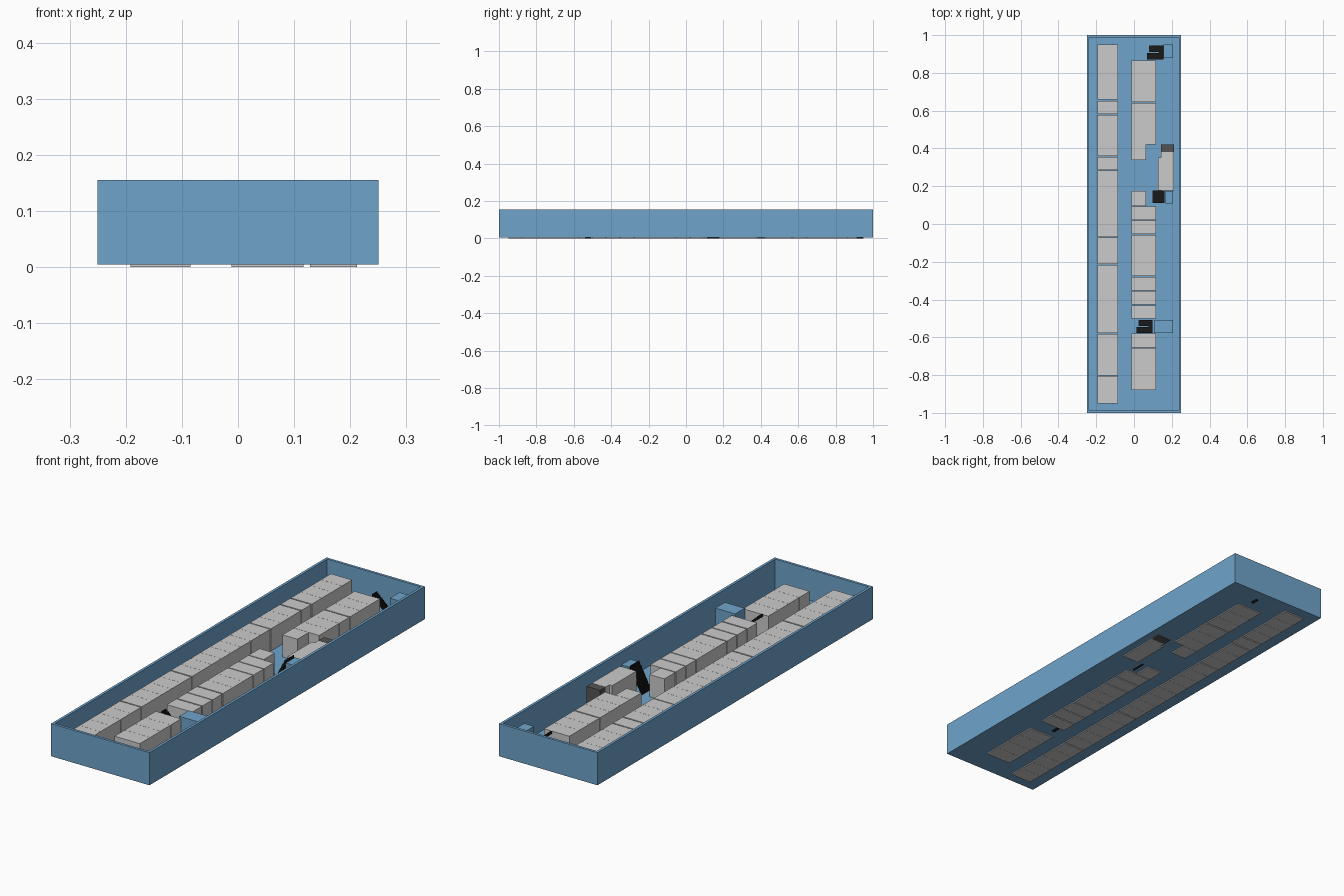
import bpy, bmesh

if "Cube" in bpy.data.objects:
    bpy.data.objects.remove(bpy.data.objects["Cube"])


def material(name, rgb):
    m = bpy.data.materials.new(name)
    m.diffuse_color = (*rgb, 1)
    m.use_nodes = True
    m.node_tree.nodes["Principled BSDF"].inputs["Base Color"].default_value = m.diffuse_color
    return m


BLUE = material("blue", (0.16, 0.37, 0.60))
BLACK = material("black", (0.01, 0.01, 0.01))
DARK = material("dark_grey", (0.09, 0.09, 0.09))


def add_object(name, bm, mat=None):
    bmesh.ops.recalc_face_normals(bm, faces=bm.faces)
    me = bpy.data.meshes.new(name)
    bm.to_mesh(me)
    bm.free()
    ob = bpy.data.objects.new(name, me)
    bpy.context.collection.objects.link(ob)
    if mat:
        me.materials.append(mat)
    return ob


def box(bm, x0, x1, y0, y1, z0, z1):
    vs = bmesh.ops.create_cube(bm, size=1)["verts"]
    for v in vs:
        v.co.x = x1 if v.co.x > 0 else x0
        v.co.y = y1 if v.co.y > 0 else y0
        v.co.z = z1 if v.co.z > 0 else z0


def prism(bm, pts, y0, y1):
    # extrude an x-z profile along y
    f = bm.faces.new([bm.verts.new((x, y0, z)) for x, z in pts])
    ext = bmesh.ops.extrude_face_region(bm, geom=[f])
    for v in ext["geom"]:
        if isinstance(v, bmesh.types.BMVert):
            v.co.y = y1


def flight(bm, x0, z0, x1, z1, y0, y1, steps, thick=0.012):
    # one stepped flight with a sloping underside
    dx, dz = (x1 - x0) / steps, (z1 - z0) / steps
    pts = [(x0, z0)]
    for i in range(steps):
        pts.append((x0 + i * dx, z0 + (i + 1) * dz))
        pts.append((x0 + (i + 1) * dx, z0 + (i + 1) * dz))
    pts += [(x1, z1 - thick), (x0 + dx, z0)]
    prism(bm, pts, y0, y1)


def block_row(name, x0, x1, spans, pitch=0.0735, gap=0.0006, top=0.115):
    # rows of equal room modules, one object per span
    for n, (y0, y1) in enumerate(spans):
        bm = bmesh.new()
        count = max(1, round((y1 - y0) / pitch))
        d = (y1 - y0) / count
        for i in range(count):
            box(bm, x0, x1, y0 + i * d, y0 + (i + 1) * d - gap, 0, top)
        add_object(f"{name}_{n + 1}", bm)


# open tray: floor and rim as one inset shell
W, L, T, B, H, F = 0.25, 1.0, 0.017, 0.005, 0.155, 0.013
bm = bmesh.new()
box(bm, -W, W, -L, L, B, H)
bm.faces.ensure_lookup_table()
top_face = max(bm.faces, key=lambda f: f.calc_center_median().z)
bmesh.ops.inset_region(bm, faces=[top_face], thickness=T)
ext = bmesh.ops.extrude_face_region(bm, geom=[top_face])
for v in ext["geom"]:
    if isinstance(v, bmesh.types.BMVert):
        v.co.z = F
if top_face.is_valid:
    bmesh.ops.delete(bm, geom=[top_face], context='FACES_ONLY')
add_object("tray", bm, BLUE)

# long left row
block_row("left_block", -0.192, -0.085, [
    (-0.95, -0.583), (-0.578, -0.217), (-0.212, 0.356),
    (0.36, 0.578), (0.583, 0.653), (0.658, 0.95)])

# middle row, with two narrower modules
block_row("middle_block", -0.012, 0.117, [
    (-0.88, -0.58), (-0.5, -0.43), (-0.425, -0.355), (-0.351, -0.281),
    (-0.276, -0.057), (-0.053, 0.018), (0.022, 0.092),
    (0.422, 0.642), (0.647, 0.865)])
block_row("narrow_block", -0.012, 0.064, [(0.096, 0.175), (0.34, 0.4215)])

# right room with a stepped corner and a dark end piece
bm = bmesh.new()
box(bm, 0.128, 0.212, 0.178, 0.353, 0, 0.115)
box(bm, 0.143, 0.212, 0.353, 0.38, 0, 0.115)
add_object("right_block", bm)
bm = bmesh.new()
box(bm, 0.143, 0.212, 0.381, 0.42, 0, 0.115)
add_object("dark_end_block", bm, DARK)

# blue shafts next to the stairs
for i, (x0, y0, y1) in enumerate([(0.156, 0.88, 0.95), (0.167, 0.108, 0.175),
                                  (0.105, -0.577, -0.507)]):
    bm = bmesh.new()
    box(bm, x0, 0.206, y0, y1, B + 0.001, 0.122)
    add_object(f"shaft_{i + 1}", bm, BLUE)

# switchback stairs: lower flight, landing, upper flight
for i, (x0, x1, y0, y1) in enumerate([(0.07, 0.155, 0.872, 0.945),
                                      (0.013, 0.098, -0.577, -0.507)]):
    bm = bmesh.new()
    ym, xl = (y0 + y1) / 2, x1 - 0.022
    flight(bm, x0, 0, xl, 0.06, ym + 0.002, y1, 12)
    box(bm, xl, x1, y0, y1, 0.052, 0.06)
    flight(bm, xl, 0.06, x0, 0.12, y0, ym - 0.002, 12)
    add_object(f"switchback_stair_{i + 1}", bm, BLACK)

# straight stair
bm = bmesh.new()
flight(bm, 0.093, 0, 0.161, 0.13, 0.112, 0.177, 22, 0.02)
add_object("straight_stair", bm, BLACK)
